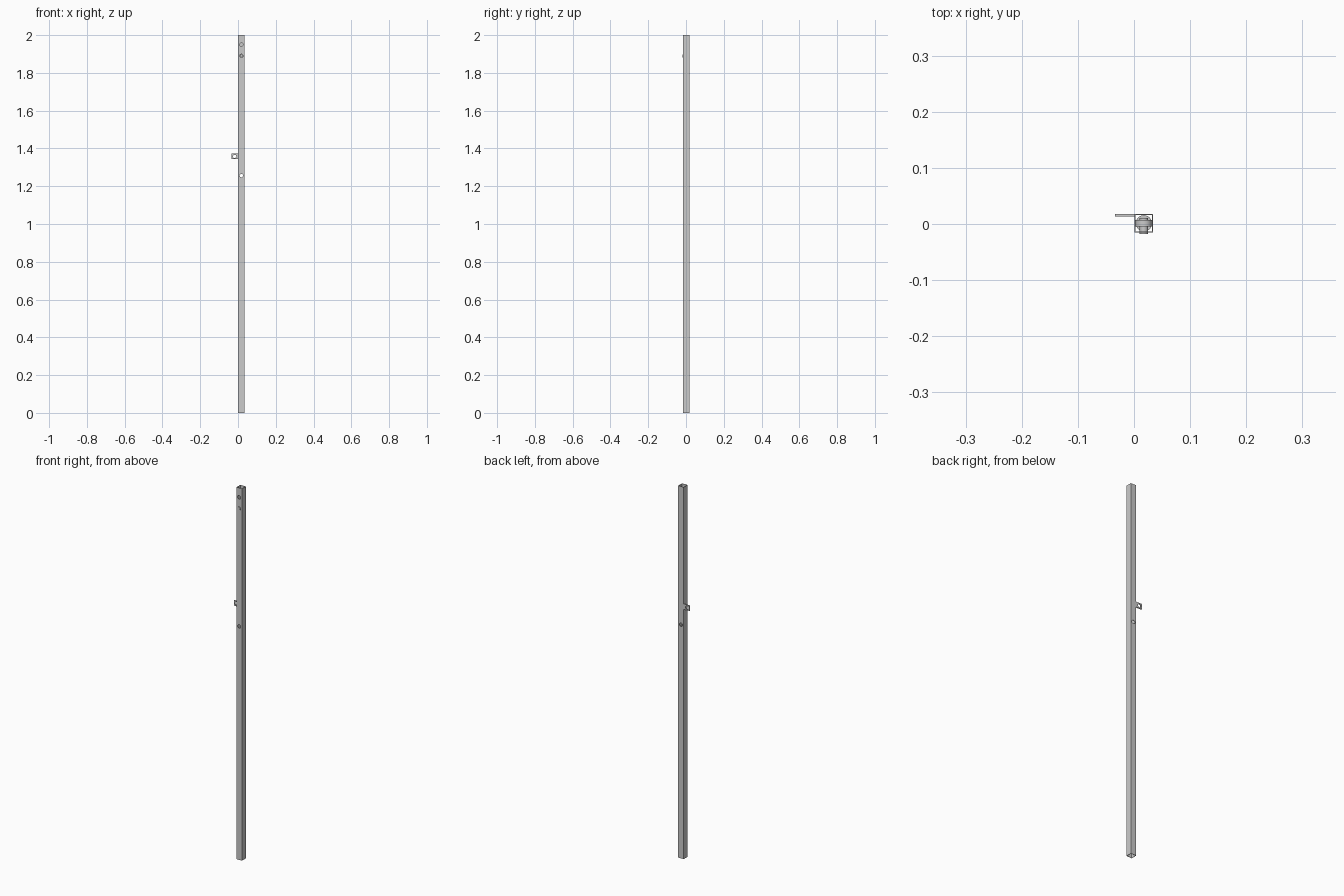
import bpy, math

if "Cube" in bpy.data.objects:
    bpy.data.objects.remove(bpy.data.objects["Cube"])

CX, CY, W, T, H = 0.0176, 0.0012, 0.0326, 0.0015, 2.0   # tube centre, width, wall, height


def finish(ob, name):
    ob.name = name
    return ob


def box(name, x, y, z):
    bpy.ops.mesh.primitive_cube_add(size=1, location=[(a + b) / 2 for a, b in (x, y, z)])
    ob = finish(bpy.context.object, name)
    ob.scale = [b - a for a, b in (x, y, z)]
    bpy.ops.object.transform_apply(location=False, rotation=False)
    return ob


def cyl(name, r, depth, loc, along_y=False, n=24):
    bpy.ops.mesh.primitive_cylinder_add(vertices=n, radius=r, depth=depth, location=loc,
                                        rotation=(math.pi / 2 if along_y else 0, 0, 0))
    ob = finish(bpy.context.object, name)
    bpy.ops.object.shade_smooth_by_angle()
    return ob


def cut(ob, cutter):
    m = ob.modifiers.new("cut", 'BOOLEAN')
    m.operation, m.object, m.solver = 'DIFFERENCE', cutter, 'EXACT'
    bpy.context.view_layer.objects.active = ob
    bpy.ops.object.modifier_apply(modifier=m.name)
    bpy.data.objects.remove(cutter)


def square(half):
    return (CX - half, CX + half), (CY - half, CY + half)


# hollow square post, open at both ends
post = box("post", *square(W / 2), (0, H))
cut(post, box("bore", *square(W / 2 - T), (-0.1, H + 0.1)))

# bolt hole right through, and two button holes in the front wall only
cut(post, cyl("through_hole", 0.009, 0.1, (CX, CY, 1.256), True))
for z in (1.89, 1.95):
    cut(post, cyl("button_hole", 0.009, 0.02, (CX, CY - W / 2, z), True))

# locking button with its round carrier inside the tube
cyl("button_carrier", 0.0145, 0.012, (CX, CY, 1.89), True)
cyl("lock_button", 0.0075, 0.028, (CX, -0.0035, 1.89), True)
cyl("plug", 0.0145, 0.004, (CX, CY, 1.872))

# side lug, flush with the back, with an eye
lug = box("side_lug", (-0.034, CX - W / 2), (0.013, CY + W / 2), (1.343, 1.372))
cut(lug, cyl("lug_eye", 0.009, 0.05, (-0.018, 0.015, 1.3575), True))
